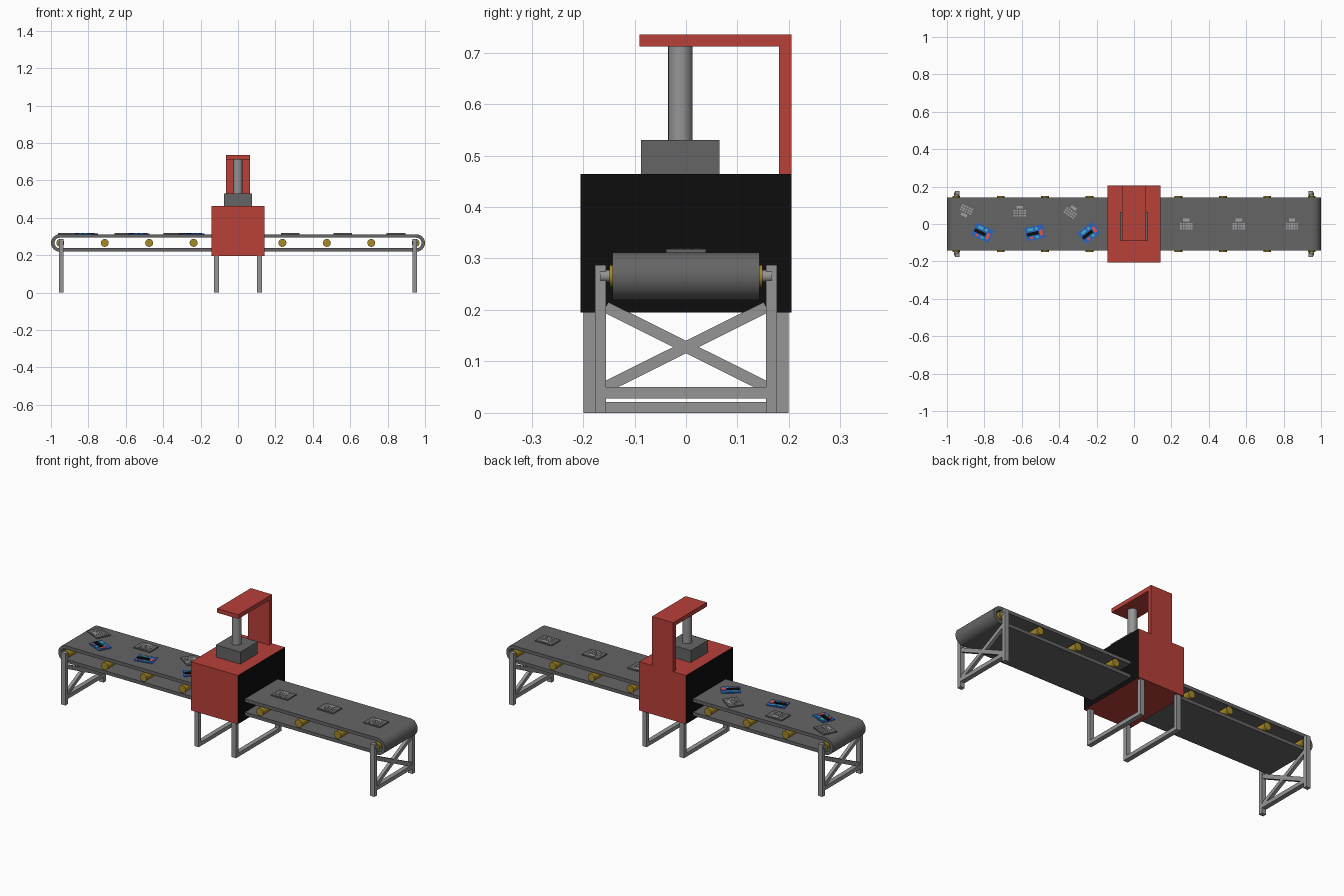
import bpy, bmesh, math
from mathutils import Matrix, Vector

if "Cube" in bpy.data.objects:
    bpy.data.objects.remove(bpy.data.objects["Cube"])


def mat(name, r, g, b):
    m = bpy.data.materials.new(name)
    m.diffuse_color = (r, g, b, 1)
    m.use_nodes = True
    m.node_tree.nodes["Principled BSDF"].inputs["Base Color"].default_value = m.diffuse_color
    return m


RED = mat("red_paint", 0.48, 0.05, 0.04)
BLACK = mat("black", 0.004, 0.004, 0.004)
BELT = mat("belt_grey", 0.13, 0.13, 0.13)
STEEL = mat("steel", 0.3, 0.3, 0.3)
YELLOW = mat("yellow", 0.38, 0.25, 0.02)
BLUE = mat("board_blue", 0.02, 0.13, 0.55)
TEAL = mat("chip_teal", 0.05, 0.45, 0.55)
CORAL = mat("chip_red", 0.7, 0.1, 0.08)
KEY = mat("key_grey", 0.36, 0.36, 0.36)


def finish(name, bm, mats):
    bmesh.ops.recalc_face_normals(bm, faces=bm.faces)
    me = bpy.data.meshes.new(name)
    bm.to_mesh(me)
    bm.free()
    for m in mats:
        me.materials.append(m)
    ob = bpy.data.objects.new(name, me)
    bpy.context.collection.objects.link(ob)
    return ob


def add_box(bm, x, y, z, index=0, rot_x=0):
    """Box from (min, max) spans, optionally tilted about x."""
    c = Vector([(a[0] + a[1]) / 2 for a in (x, y, z)])
    s = [a[1] - a[0] for a in (x, y, z)]
    m = Matrix.Translation(c) @ Matrix.Rotation(rot_x, 4, 'X') @ Matrix.Diagonal((*s, 1))
    verts = bmesh.ops.create_cube(bm, size=1, matrix=m)['verts']
    for f in {f for v in verts for f in v.link_faces}:
        f.material_index = index


def box(name, x, y, z, m):
    bm = bmesh.new()
    add_box(bm, x, y, z)
    return finish(name, bm, [m])


def cylinder(name, loc, r, length, axis, m, sides=32):
    bm = bmesh.new()
    t = Matrix.Translation(loc)
    if axis == 'Y':
        t = t @ Matrix.Rotation(math.pi / 2, 4, 'X')
    bmesh.ops.create_cone(bm, cap_ends=True, segments=sides, radius1=r, radius2=r,
                          depth=length, matrix=t)
    return smooth(finish(name, bm, [m]))


def smooth(ob):
    bpy.ops.object.select_all(action='DESELECT')
    ob.select_set(True)
    bpy.context.view_layer.objects.active = ob
    bpy.ops.object.shade_smooth_by_angle(angle=math.radians(30))
    return ob


# Conveyor belt: hollow stadium loop
def stadium(r, n=16):
    pts = []
    for side, start in ((1, -math.pi / 2), (-1, math.pi / 2)):
        for i in range(n + 1):
            a = start + math.pi * i / n
            pts.append((side * 0.953 + r * math.cos(a), 0.2655 + r * math.sin(a)))
    return pts


bm = bmesh.new()
rings = [[bm.verts.new((x, y, z)) for x, z in stadium(r)]
         for r, y in ((0.0465, -0.143), (0.0465, 0.143), (0.028, 0.143), (0.028, -0.143))]
n = len(rings[0])
for k in range(4):
    a, b = rings[k], rings[(k + 1) % 4]
    for i in range(n):
        j = (i + 1) % n
        bm.faces.new((a[i], a[j], b[j], b[i]))
smooth(finish("conveyor_belt", bm, [BELT]))

# Rollers between the belt runs
for i in range(9):
    cylinder(f"roller_{i}", (-0.95 + i * 0.2375, 0, 0.266), 0.021, 0.298, 'Y', YELLOW)

# End stands with crossed braces and axles
for s, tag in ((-1, "left"), (1, "right")):
    cx = s * 0.945
    xs = (cx - 0.013, cx + 0.013)
    bm = bmesh.new()
    for t in (-1, 1):
        ys = sorted((t * 0.155, t * 0.177))
        add_box(bm, xs, ys, (0, 0.287))
        L = math.hypot(0.312, 0.155)
        add_box(bm, (cx - 0.009, cx + 0.009), (-L / 2, L / 2), (0.117, 0.139),
                rot_x=t * math.atan2(0.155, 0.312))
    add_box(bm, xs, (-0.156, 0.156), (0.028, 0.05))
    finish(f"{tag}_stand", bm, [STEEL])
    cylinder(f"{tag}_axle", (s * 0.95, 0, 0.266), 0.012, 0.335, 'Y', STEEL, 24)

# Press stand: two U frames
for s, tag in ((-1, "left"), (1, "right")):
    xs = (s * 0.114 - 0.013, s * 0.114 + 0.013)
    bm = bmesh.new()
    for t in (-1, 1):
        add_box(bm, xs, sorted((t * 0.177, t * 0.199)), (0, 0.2))
    add_box(bm, xs, (-0.178, 0.178), (0, 0.021))
    finish(f"{tag}_press_frame", bm, [STEEL])

# Press housing: red shell with black entry faces
bm = bmesh.new()
add_box(bm, (-0.143, 0.143), (-0.205, 0.205), (0.195, 0.464))
bm.normal_update()
for f in bm.faces:
    f.material_index = 1 if abs(f.normal.x) > 0.5 else 0
finish("press_housing", bm, [RED, BLACK])

# Press head, piston and bracket
box("press_head", (-0.075, 0.075), (-0.087, 0.065), (0.455, 0.53), BELT)
cylinder("piston", (0, -0.011, 0.622), 0.0235, 0.19, 'Z', STEEL)
bm = bmesh.new()
prof = [(0.205, 0.464), (0.205, 0.735), (-0.09, 0.735), (-0.09, 0.712), (0.181, 0.712), (0.181, 0.464)]
f = bm.faces.new([bm.verts.new((-0.065, y, z)) for y, z in prof])
ext = bmesh.ops.extrude_face_region(bm, geom=[f])['geom']
bmesh.ops.translate(bm, vec=(0.13, 0, 0), verts=[v for v in ext if isinstance(v, bmesh.types.BMVert)])
finish("overhead_bracket", bm, [RED])


# Keypad tiles: slab, small screen bar, grid of keys
def keypad(name, x, y, angle):
    bm = bmesh.new()
    add_box(bm, (-0.05, 0.05), (-0.039, 0.039), (0, 0.006))
    add_box(bm, (-0.017, 0.017), (0.014, 0.029), (0.005, 0.007), 1)
    for r in range(3):
        for c in range(5):
            kx, ky = -0.028 + c * 0.014, -0.024 + r * 0.013
            add_box(bm, (kx - 0.005, kx + 0.005), (ky - 0.0045, ky + 0.0045), (0.005, 0.0075), 1)
    ob = finish(name, bm, [BELT, KEY])
    ob.location = (x, y, 0.312)
    ob.rotation_euler.z = math.radians(angle)


# Blue circuit boards with chips
def board(name, x, y, angle):
    bm = bmesh.new()
    add_box(bm, (-0.05, 0.05), (-0.036, 0.036), (0, 0.004))
    add_box(bm, (-0.045, 0.02), (-0.012, 0.006), (0.003, 0.008), 1)
    add_box(bm, (0.025, 0.042), (-0.022, 0.012), (0.003, 0.007), 2)
    add_box(bm, (-0.03, -0.012), (-0.03, -0.018), (0.003, 0.007), 2)
    add_box(bm, (-0.035, -0.005), (0.014, 0.028), (0.003, 0.007), 3)
    add_box(bm, (0.005, 0.02), (0.014, 0.028), (0.003, 0.006), 3)
    add_box(bm, (0.0, 0.016), (-0.03, -0.018), (0.003, 0.006), 3)
    ob = finish(name, bm, [BLUE, BLACK, CORAL, TEAL])
    ob.location = (x, y, 0.312)
    ob.rotation_euler.z = math.radians(angle)


for i, (x, a) in enumerate(((-0.9, 155), (-0.61, 0), (-0.335, -35))):
    keypad(f"loose_keypad_{i}", x, 0.068, a)
for i, (x, a) in enumerate(((-0.81, -25), (-0.53, 12), (-0.24, 38))):
    board(f"circuit_board_{i}", x, -0.047, a)
for i, x in enumerate((0.28, 0.56, 0.845)):
    keypad(f"finished_keypad_{i}", x, 0, 0)
